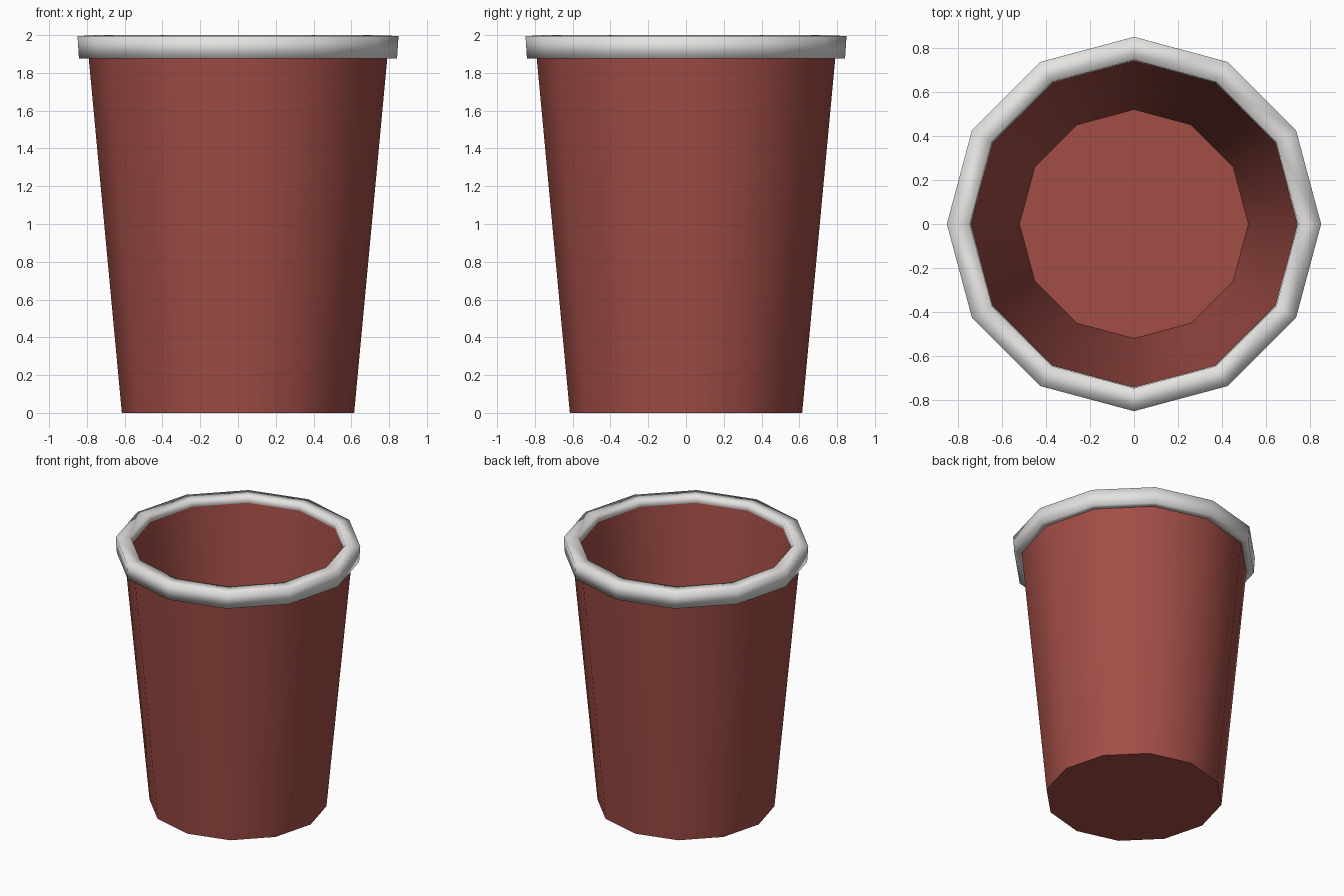
import bpy, bmesh, math

if "Cube" in bpy.data.objects:
    bpy.data.objects.remove(bpy.data.objects["Cube"])

SIDES = 12


def material(name, rgb):
    m = bpy.data.materials.new(name)
    m.diffuse_color = (*rgb, 1.0)
    m.use_nodes = True
    m.node_tree.nodes["Principled BSDF"].inputs["Base Color"].default_value = m.diffuse_color
    return m


def lathe(name, profile, mat, closed=False, smooth_angle=40):
    """Spin (radius, z) points into a 12-sided solid; open profiles get end caps."""
    bm = bmesh.new()
    rings = []
    for r, z in profile:
        rings.append([bm.verts.new((r * math.cos(2 * math.pi * i / SIDES),
                                    r * math.sin(2 * math.pi * i / SIDES), z))
                      for i in range(SIDES)])
    count = len(rings) if closed else len(rings) - 1
    for k in range(count):
        a, b = rings[k], rings[(k + 1) % len(rings)]
        for i in range(SIDES):
            j = (i + 1) % SIDES
            bm.faces.new((a[i], a[j], b[j], b[i]))
    if not closed:
        bm.faces.new(list(reversed(rings[0])))
        bm.faces.new(rings[-1])
    bmesh.ops.recalc_face_normals(bm, faces=bm.faces)
    mesh = bpy.data.meshes.new(name)
    bm.to_mesh(mesh)
    bm.free()
    mesh.materials.append(mat)
    obj = bpy.data.objects.new(name, mesh)
    bpy.context.collection.objects.link(obj)
    bpy.ops.object.select_all(action='DESELECT')
    obj.select_set(True)
    bpy.context.view_layer.objects.active = obj
    bpy.ops.object.shade_smooth_by_angle(angle=math.radians(smooth_angle))
    return obj


red = material("cup red", (0.36, 0.075, 0.062))
white = material("rim white", (0.78, 0.77, 0.75))

# Tapered cup: outer wall, hidden lip under the rim, inner wall, floor
lathe("cup_body", [(0.615, 0.0), (0.797, 1.95), (0.742, 1.95), (0.52, 0.08)], red)

# Rolled rim wrapped over the lip, softly shaded across its top edge
lathe("cup_rim", [(0.785, 1.875), (0.842, 1.875), (0.85, 1.995),
                  (0.746, 2.0), (0.741, 1.95)], white, closed=True, smooth_angle=95)
